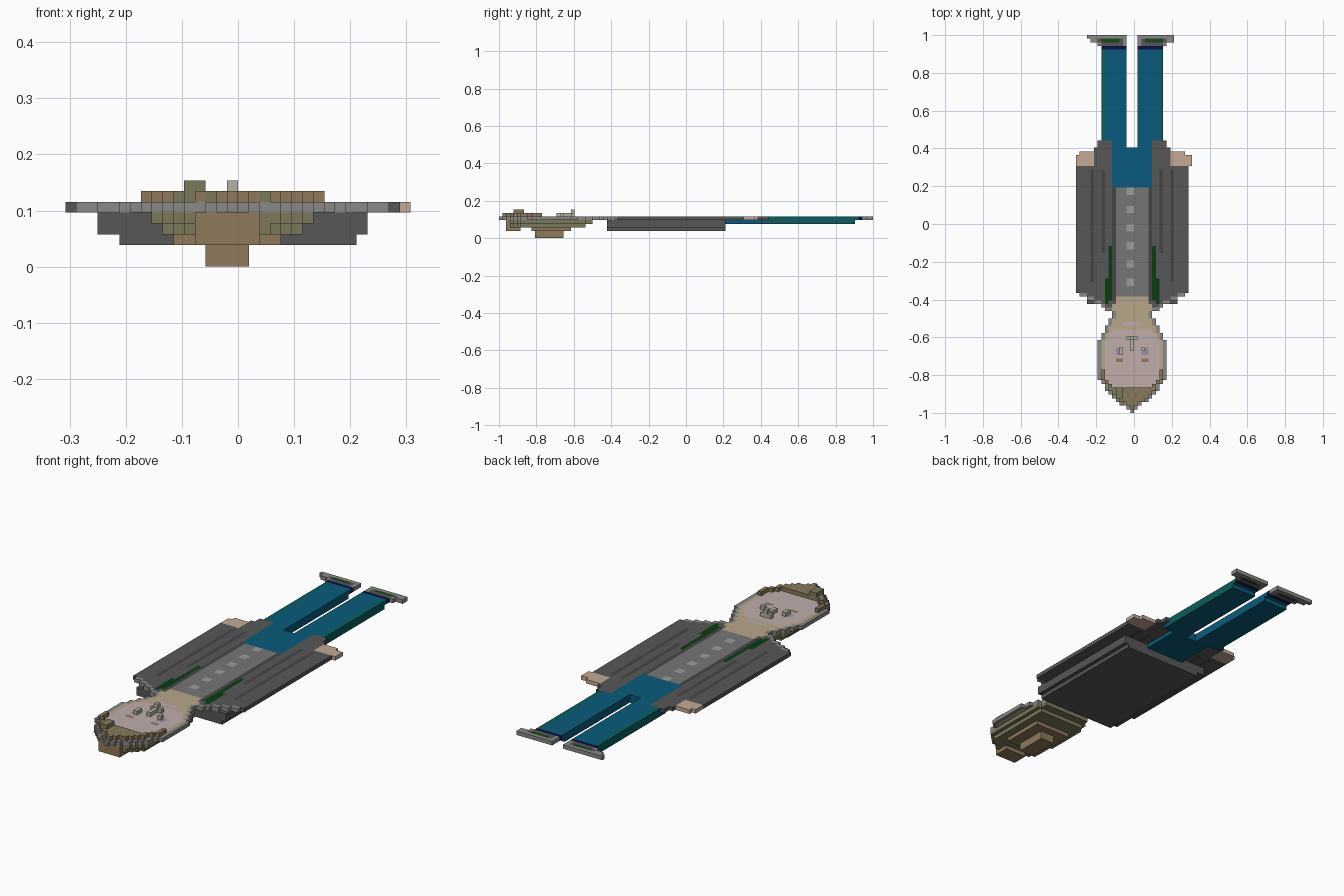
import bpy, bmesh
from mathutils import Vector

if "Cube" in bpy.data.objects:
    bpy.data.objects.remove(bpy.data.objects["Cube"])

V = 2 / 104                                   # edge of one cube
ORIGIN = Vector((-16 * V, -1, 0))
CENTRE = 15                                   # column of the symmetry line
grid = {}                                     # cell -> part name; later fills repaint

COLOURS = {
    "jacket": (0.095, 0.095, 0.095), "jacket_fold": (0.06, 0.06, 0.06),
    "lapel": (0.003, 0.045, 0.005), "shirt": (0.18, 0.18, 0.18),
    "buttons": (0.33, 0.33, 0.33), "trousers": (0.003, 0.105, 0.2),
    "trouser_seams": (0.003, 0.11, 0.11), "cuffs": (0.003, 0.005, 0.06),
    "shoes": (0.09, 0.09, 0.09), "shoe_sides": (0.01, 0.06, 0.012),
    "pale_edges": (0.25, 0.25, 0.24),
    "hands": (0.55, 0.40, 0.30), "neck": (0.48, 0.38, 0.26),
    "face": (0.53, 0.42, 0.41), "hair": (0.20, 0.19, 0.105),
    "back_hair": (0.28, 0.19, 0.105), "eyes": (0.33, 0.28, 0.36),
    "nose": (0.45, 0.45, 0.36), "mouth": (0.48, 0.42, 0.46),
}


def fill(part, i, j, k, mirror=False):
    """Fill an inclusive box of cells, optionally mirrored across the body."""
    for a in range(i[0], i[1] + 1):
        for b in range(j[0], j[1] + 1):
            for c in range(k[0], k[1] + 1):
                grid[a, b, c] = part
                if mirror:
                    grid[2 * CENTRE - a, b, c] = part


def row(part, j, half, k):
    fill(part, (CENTRE - half, CENTRE + half), (j, j), (k, k))


# Torso: thick back, thin front plate with sleeves and rounded shoulders
fill("jacket", (5, 26), (30, 62), (2, 2))
fill("jacket", (3, 27), (30, 62), (3, 4))
for j, half in enumerate([7, 8, 10, 12, 14], 28):
    row("jacket", j, half, 5)
fill("jacket", (0, 30), (33, 67), (5, 5))
fill("jacket", (5, 25), (68, 72), (5, 5))
fill("jacket", (6, 24), (73, 74), (5, 5))
fill("jacket_fold", (4, 4), (36, 66), (5, 5), True)
fill("jacket_fold", (7, 7), (44, 66), (5, 5), True)
fill("jacket_fold", (10, 10), (31, 61), (5, 5), True)
fill("lapel", (9, 9), (31, 45), (5, 5), True)
fill("lapel", (8, 8), (30, 36), (5, 5), True)
fill("shirt", (11, 19), (32, 61), (5, 5))
for j in range(35, 62, 5):
    fill("buttons", (14, 15), (j, j + 1), (5, 5))

# Hands
fill("hands", (0, 4), (68, 70), (5, 5), True)
fill("hands", (31, 31), (68, 70), (5, 5))
fill("hands", (1, 4), (71, 71), (5, 5), True)

# Pelvis, legs, cuffs and shoes
fill("trousers", (10, 20), (62, 72), (4, 5))
fill("trousers", (7, 13), (73, 98), (4, 4), True)
fill("trousers", (8, 13), (75, 98), (5, 5), True)
fill("trousers", (10, 13), (73, 74), (5, 5), True)
fill("trouser_seams", (7, 7), (75, 98), (4, 5), True)
for a in range(14, 17):
    for b in (73, 74):
        grid.pop((a, b, 5), None)             # opening between the legs
fill("trousers", (8, 12), (99, 99), (5, 5), True)
fill("cuffs", (7, 13), (100, 100), (5, 5), True)
fill("trouser_seams", (7, 7), (99, 99), (5, 5), True)
fill("trousers", (13, 13), (99, 99), (5, 5), True)
fill("shoes", (6, 13), (101, 101), (5, 5), True)
fill("shoes", (4, 13), (102, 102), (5, 5), True)
fill("shoes", (3, 13), (103, 103), (5, 5), True)
fill("shoe_sides", (7, 11), (102, 102), (5, 5), True)
grid.pop((27, 103, 5))

# Head outline: half width per row from the crown to the neck
OUTLINE = [0, 1, 2, 4, 5, 6, 7, 7, 8] + [9] * 11 + [8, 8, 7, 7, 6, 6, 5, 5, 5, 5, 4, 4]
for j, half in enumerate(OUTLINE):
    row("neck" if j > 22 else "hair", j, half, 5)
    if 7 <= j < 23:
        row("neck", j, min(half - 1, 8), 5)
        row("face", j, min(half - 2, 7), 5)
    if 2 <= j <= 25:
        row("hair", j, min(half, 7), 4)
    if 3 <= j <= 23:
        row("hair", j, max(min(half - 1, 6), 3), 3)
    # Raised hair over the forehead, thinning into sideburns
    if 1 <= j < 7:
        row("hair", j, max(half - 1, 0), 6)
    elif 7 <= j <= 11:
        fill("hair", (16 - half, 16 - half), (j, j), (6, 6), True)

# Brown strands mixed into the raised hair
for (a, b, c), part in list(grid.items()):
    if part == "hair" and c == 6 and (a * 3 + b * 5) % 7 < 4:
        grid[a, b, c] = "back_hair"

# Stepped back of the head, crown lump and front tuft
fill("back_hair", (10, 19), (9, 19), (2, 2))
fill("back_hair", (13, 16), (10, 17), (0, 1))
fill("back_hair", (12, 17), (2, 5), (2, 4))
fill("hair", (11, 12), (4, 6), (7, 7))

# Facial features
fill("eyes", (11, 12), (16, 17), (5, 5), True)
fill("nose", (12, 12), (16, 17), (6, 6))
fill("nose", (18, 18), (17, 17), (6, 6))
fill("back_hair", (11, 12), (14, 14), (5, 5), True)
fill("nose", (15, 15), (17, 19), (6, 6))
fill("nose", (14, 16), (20, 20), (6, 6))
fill("nose", (15, 15), (20, 20), (7, 7))
fill("mouth", (13, 17), (24, 24), (5, 5))

# Pale outline around the head, shoulders and shoes
rim = [(a, b, c) for a, b, c in grid if c == 5 and (b < 33 or b > 100)
       and any(n not in grid for n in ((a - 1, b, c), (a + 1, b, c),
                                       (a, b - 1, c), (a, b + 1, c)))]
for cell in rim:
    grid[cell] = "pale_edges"

# Outward face directions with corners in counter-clockwise order
SIDES = {
    (1, 0, 0): ((1, 0, 0), (1, 1, 0), (1, 1, 1), (1, 0, 1)),
    (-1, 0, 0): ((0, 0, 0), (0, 0, 1), (0, 1, 1), (0, 1, 0)),
    (0, 1, 0): ((0, 1, 0), (0, 1, 1), (1, 1, 1), (1, 1, 0)),
    (0, -1, 0): ((0, 0, 0), (1, 0, 0), (1, 0, 1), (0, 0, 1)),
    (0, 0, 1): ((0, 0, 1), (1, 0, 1), (1, 1, 1), (0, 1, 1)),
    (0, 0, -1): ((0, 0, 0), (0, 1, 0), (1, 1, 0), (1, 0, 0)),
}


def build(part, colour):
    """Make one object from the exposed cube faces of a part."""
    bm = bmesh.new()
    for cell in [c for c, name in grid.items() if name == part]:
        for step, corners in SIDES.items():
            if tuple(a + b for a, b in zip(cell, step)) not in grid:
                bm.faces.new([bm.verts.new(ORIGIN + (Vector(cell) + Vector(c)) * V)
                              for c in corners])
    bmesh.ops.remove_doubles(bm, verts=bm.verts, dist=V / 10)
    mesh = bpy.data.meshes.new(part)
    bm.to_mesh(mesh)
    bm.free()
    mat = bpy.data.materials.new(part)
    mat.diffuse_color = (*colour, 1)
    mat.use_nodes = True
    mat.node_tree.nodes["Principled BSDF"].inputs["Base Color"].default_value = mat.diffuse_color
    mesh.materials.append(mat)
    bpy.context.collection.objects.link(bpy.data.objects.new(part, mesh))


for part, colour in COLOURS.items():
    build(part, colour)
